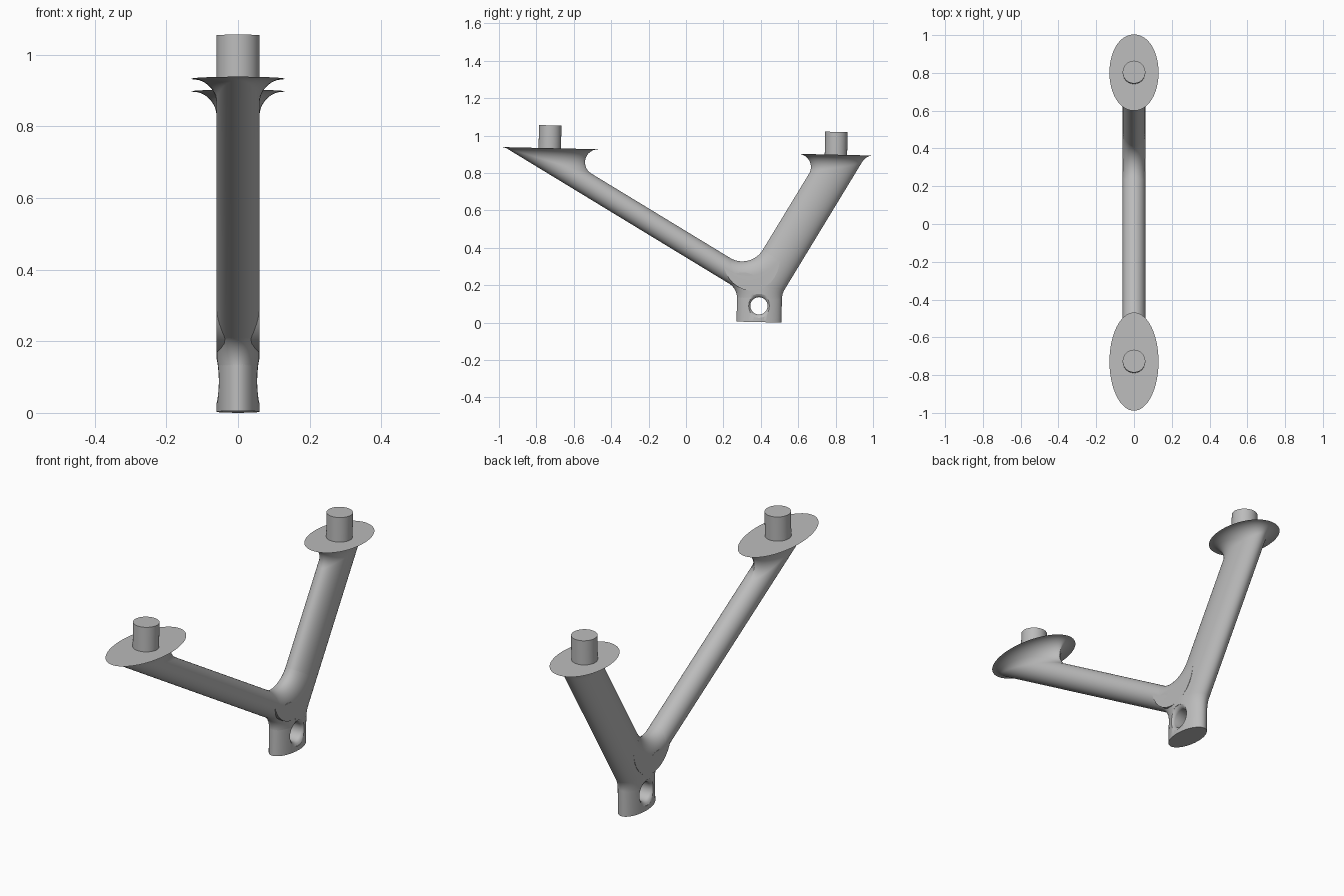
import bpy, bmesh, math
from mathutils import Vector

if "Cube" in bpy.data.objects:
    bpy.data.objects.remove(bpy.data.objects["Cube"], do_unlink=True)

grey = bpy.data.materials.new("satin grey")
grey.use_nodes = True
grey.diffuse_color = (0.5, 0.5, 0.5, 1)
grey.node_tree.nodes["Principled BSDF"].inputs["Base Color"].default_value = (0.5, 0.5, 0.5, 1)

TILT = math.radians(1.3)
UP = Vector((0, math.sin(TILT), math.cos(TILT)))   # normal of the mounting pads
X = Vector((1, 0, 0))
HALF = 0.06                                        # half thickness across x
SEG = 64


def loft(name, rings):
    """Closed solid skinned through equal-length rings of points."""
    bm = bmesh.new()
    rows = [[bm.verts.new(p) for p in ring] for ring in rings]
    count = len(rows[0])
    for a, b in zip(rows, rows[1:]):
        for i in range(count):
            j = (i + 1) % count
            bm.faces.new((a[i], a[j], b[j], b[i]))
    bm.faces.new(rows[0])
    bm.faces.new(rows[-1])
    bmesh.ops.recalc_face_normals(bm, faces=bm.faces)
    mesh = bpy.data.meshes.new(name)
    bm.to_mesh(mesh)
    bm.free()
    mesh.materials.append(grey)
    obj = bpy.data.objects.new(name, mesh)
    bpy.context.collection.objects.link(obj)
    return obj


def ellipse(center, u, v, a, b):
    angles = [2 * math.pi * i / SEG for i in range(SEG)]
    return [center + u * a * math.cos(t) + v * b * math.sin(t) for t in angles]


def side_normal(axis):
    """Direction in the yz plane square to an axis."""
    return X.cross(axis).normalized()


def arm(name, head, axis, depth, length, flare=0.07, steps=12):
    """Oblique elliptical tube that flares into a flat pad."""
    side = side_normal(axis)
    pad = head + UP * flare
    rings = [ellipse(head - axis * length, X, side, HALF, depth)]
    flares = [[] for _ in range(steps + 1)]
    for i in range(SEG):
        t = 2 * math.pi * i / SEG
        c, s = math.cos(t), math.sin(t)
        n = (X * c / HALF + side * s / depth).normalized()
        ball = head + X * HALF * c + side * depth * s + n * flare
        ball -= axis * ((ball - head).dot(UP) / axis.dot(UP))
        for k in range(steps + 1):
            flares[k].append(ball + (-n).slerp(UP, k / steps) * flare)
    loft(name, rings + flares)
    return pad


def peg(name, base, height=0.122):
    side = side_normal(UP)
    loft(name, [ellipse(base + UP * h, X, side, HALF, HALF) for h in (-0.002, height)])


def blend(name, p1, n1, d1, p2, n2, d2, radius, extra, steps=14):
    """Rounded fillet between two members, given axis point, outward normal and half depth."""
    k1 = p1.dot(n1) + d1 + radius
    k2 = p2.dot(n2) + d2 + radius
    det = n1.y * n2.z - n1.z * n2.y
    c = Vector((0, (k1 * n2.z - k2 * n1.z) / det, (n1.y * k2 - n2.y * k1) / det))
    rings = []
    for k in range(steps + 1):
        f = k / steps
        inward = (-n1).slerp(-n2, f)
        d = d1 + (d2 - d1) * f
        deep = d + 0.001 + extra * math.sin(math.pi * f)
        p = c + inward * radius
        ring = []
        for i in range(25):
            t = math.pi * i / 24
            ring.append(p + X * HALF * math.cos(t) + inward * d * (1 - math.sin(t)))
        ring += [p - X * HALF + inward * deep, p + X * HALF + inward * deep]
        rings.append(ring)
    return loft(name, rings)


# Arms with flared pads, and the pegs on top
front_head = Vector((0, -0.73, 0.863))
back_head = Vector((0, 0.80, 0.828))
fa = math.radians(31.3)
ba = math.radians(58.7)
front_axis = Vector((0, -math.cos(fa), math.sin(fa)))
back_axis = Vector((0, math.cos(ba), math.sin(ba)))
FRONT_D, BACK_D, BASE_D = 0.06, 0.105, 0.12

peg("front_peg", arm("front_arm", front_head, front_axis, FRONT_D, 1.24))
peg("back_peg", arm("back_arm", back_head, back_axis, BACK_D, 0.735))

# Oval foot
foot = Vector((0, 0.39, 0.003))
base = loft("foot", [ellipse(foot + UP * h, X, side_normal(UP), HALF, BASE_D) for h in (0, 0.2)])

# Fillets where the members meet
front_top = Vector((0, math.sin(fa), math.cos(fa)))
back_top = Vector((0, -math.sin(ba), math.cos(ba)))
foot_front = Vector((0, -1, 0))
foot_mid = foot + UP * 0.13
blend("crotch_fillet", front_head, front_top, FRONT_D, back_head, back_top, BACK_D, 0.127, 0.08)
lower = [
    blend("front_foot_fillet", foot_mid, foot_front, BASE_D,
          front_head, -front_top, FRONT_D, 0.09, 0.04),
    blend("back_foot_fillet", foot_mid, -foot_front, BASE_D,
          back_head, -back_top, BACK_D, 0.1, 0.04),
]

# Cross hole with rounded mouths
flare = [(0.1, 0.064), (0.058, 0.064), (0.054, 0.056), (0.048, 0.049), (0.04, 0.046)]
profile = [(-x, r) for x, r in flare] + flare[::-1]
hole_at = Vector((0, 0.39, 0.09))
Y, Z = Vector((0, 1, 0)), Vector((0, 0, 1))
cutter = loft("hole_cutter", [ellipse(hole_at + X * x, Y, Z, r, r) for x, r in profile])
cutter.hide_render = True
for obj in [base] + lower:
    mod = obj.modifiers.new("hole", "BOOLEAN")
    mod.operation = "DIFFERENCE"
    mod.solver = "EXACT"
    mod.object = cutter
    bpy.context.view_layer.objects.active = obj
    bpy.ops.object.modifier_apply(modifier=mod.name)
bpy.data.objects.remove(cutter, do_unlink=True)

# Smooth shading with crisp rims
bpy.ops.object.select_all(action="DESELECT")
for obj in bpy.context.collection.objects:
    if obj.type == "MESH":
        obj.select_set(True)
        bpy.context.view_layer.objects.active = obj
bpy.ops.object.shade_smooth_by_angle(angle=math.radians(35))
